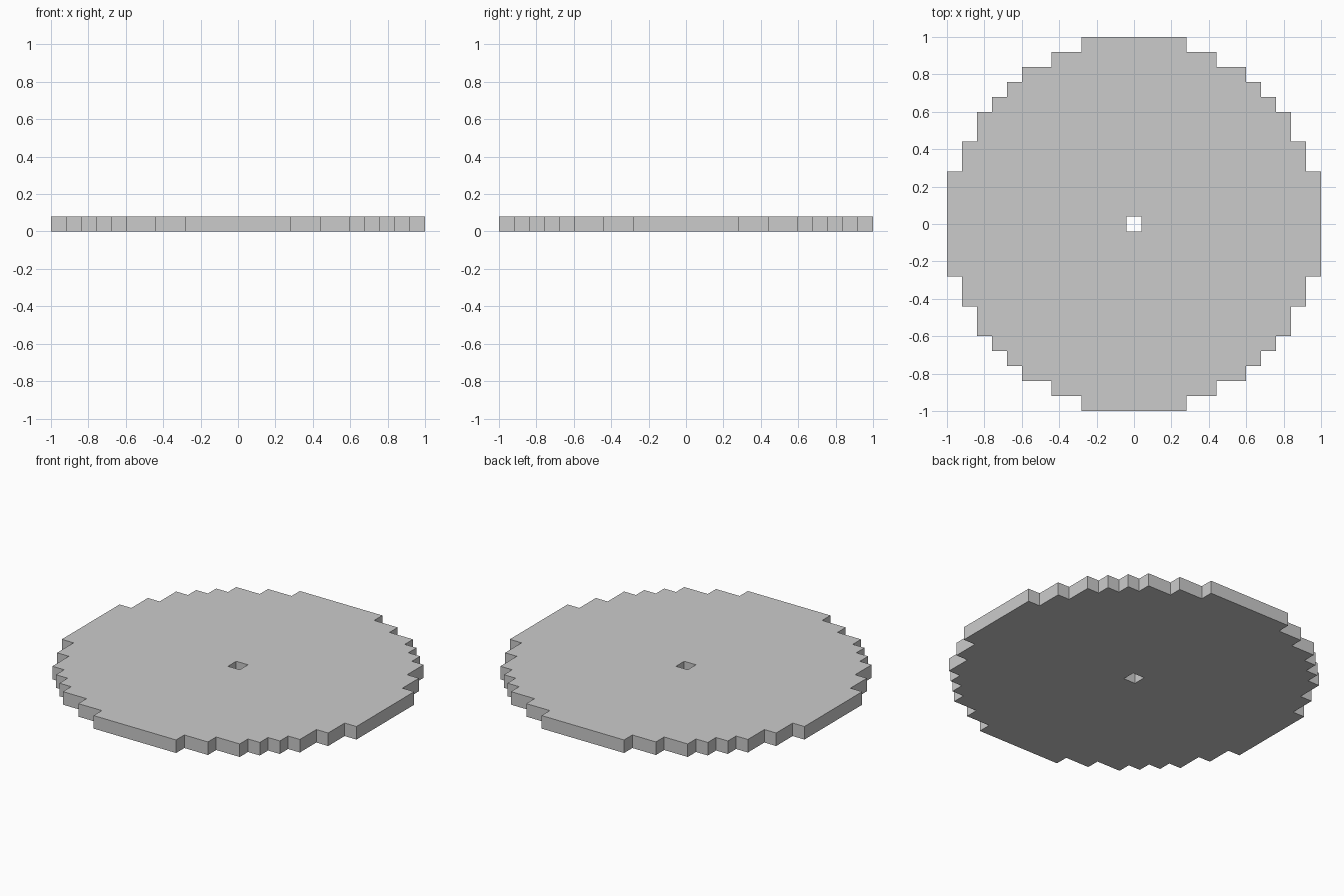
import bpy, bmesh

if "Cube" in bpy.data.objects:
    bpy.data.objects.remove(bpy.data.objects["Cube"])

CELLS = 25            # blocks across the disc
CELL = 2.0 / CELLS    # block size, also the disc thickness
RADIUS = 1.0

# Sheet of square blocks, trimmed to a stepped circle with a centre hole
bm = bmesh.new()
bmesh.ops.create_grid(bm, x_segments=CELLS, y_segments=CELLS, size=RADIUS)
outside = []
for f in bm.faces:
    d = f.calc_center_median().length
    if d > RADIUS or d < CELL / 2:
        outside.append(f)
bmesh.ops.delete(bm, geom=outside, context='FACES')

mesh = bpy.data.meshes.new("stepped_disc")
bm.to_mesh(mesh)
bm.free()
disc = bpy.data.objects.new("stepped_disc", mesh)
bpy.context.collection.objects.link(disc)

# Thicken the sheet upward by one block
thick = disc.modifiers.new("thickness", 'SOLIDIFY')
thick.thickness = CELL
thick.offset = 1.0
